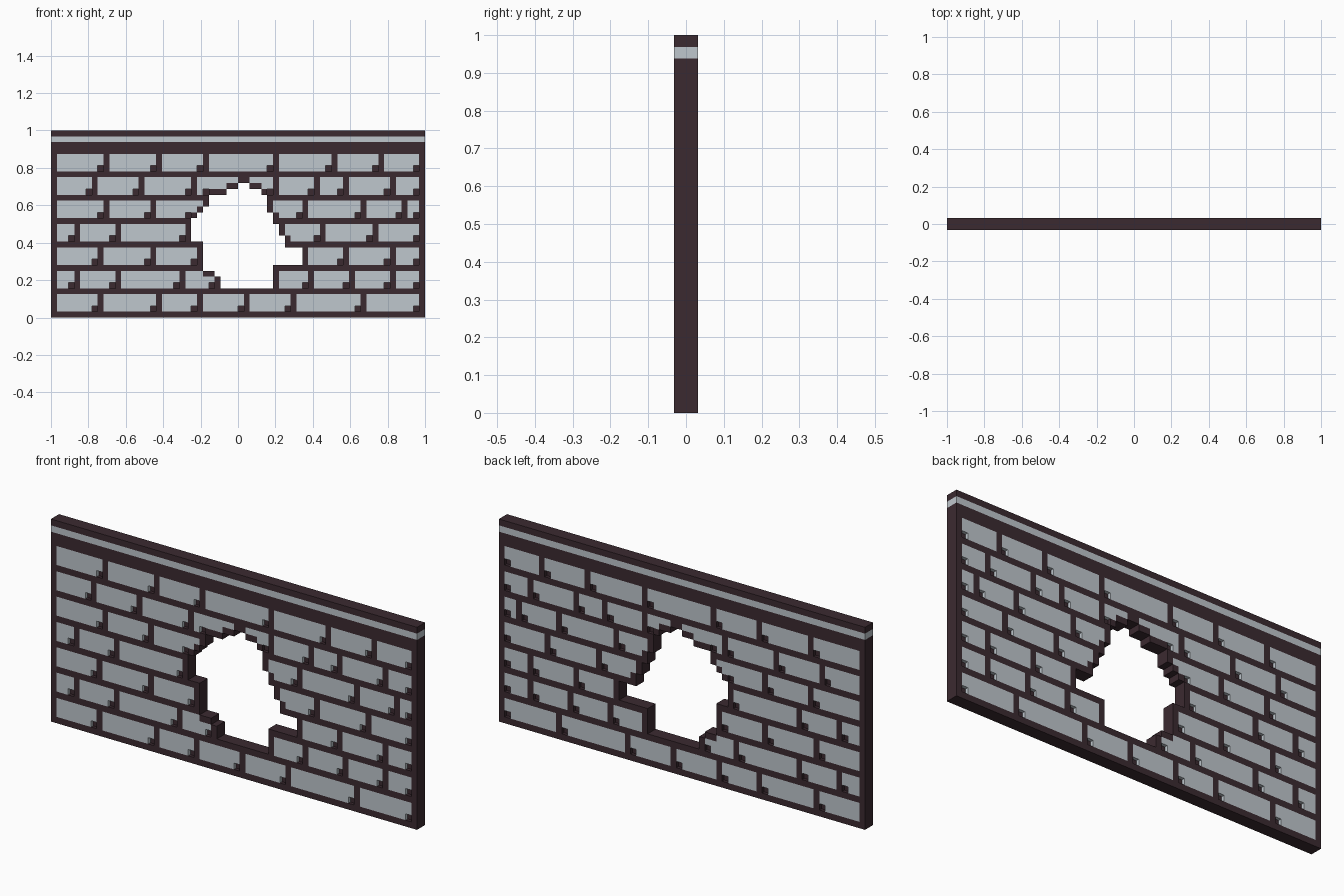
import bpy, bmesh, math

if "Cube" in bpy.data.objects:
    bpy.data.objects.remove(bpy.data.objects["Cube"])

# The wall lies on a 64 x 32 cell grid, two cells thick
NX, NZ, S = 64, 32, 1 / 32
HALF, NOTCH = 1 / 32, 0.015          # half thickness, half thickness at the chipped corners

# Columns of the vertical joints, per brick course from the top
JOINTS = [
    (9, 18, 26, 38, 48, 56),
    (7, 15, 24, 38, 45, 50, 58),
    (9, 17, 43, 53, 60),
    (4, 11, 46, 55),
    (8, 17, 43, 50, 58),
    (4, 11, 22, 38, 44, 51, 58),
    (8, 18, 25, 33, 41, 53),
]
# Broken opening: first and last+1 column for rows 9..26 from the top
HOLE = [(32, 34), (30, 36), (27, 37), (27, 37), (26, 37), (25, 38), (24, 38),
        (24, 39), (24, 39), (24, 40), (26, 40), (26, 43), (26, 43), (26, 43),
        (26, 38), (28, 38), (29, 38), (29, 38)]
STEPS = ((0, 1), (1, 0), (0, -1), (-1, 0))   # below, right, above, left


def in_hole(c, r):
    return 9 <= r < 9 + len(HOLE) and HOLE[r - 9][0] <= c < HOLE[r - 9][1]


def base_kind(c, r):
    if not (0 <= c < NX and 0 <= r < NZ) or in_hole(c, r):
        return "empty"
    if r == 1:
        return "strip"
    if r < 4 or r % 4 == 3 or c in (0, NX - 1) or c in JOINTS[r // 4 - 1]:
        return "mortar"
    if any(in_hole(c + i, r + j) for i, j in STEPS):
        return "mortar"
    return "brick"


def kind(c, r):
    k = base_kind(c, r)
    # chipped lower corner beside each vertical joint
    if k == "brick" and r % 4 == 2 and base_kind(c + 1, r) == "mortar":
        return "notch"
    return k


GRID = {(c, r): kind(c, r) for c in range(-1, NX + 1) for r in range(-1, NZ + 1)}
DEPTH = {"empty": 0, "notch": NOTCH, "brick": HALF, "mortar": HALF, "strip": HALF}


def shell(name, kinds, colour, merge=False):
    """Outer skin of all cells of the given kinds, on both sides of the wall."""
    bm = bmesh.new()

    def quad(pts):
        bm.faces.new([bm.verts.new(p) for p in pts])

    for (c, r), k in GRID.items():
        if k not in kinds:
            continue
        d = DEPTH[k]
        x0, x1 = c * S - 1, (c + 1) * S - 1
        z0, z1 = 1 - (r + 1) * S, 1 - r * S
        ring = [(x0, z0), (x1, z0), (x1, z1), (x0, z1)]
        quad([(x, -d, z) for x, z in ring])
        quad([(x, d, z) for x, z in reversed(ring)])
        for n, (i, j) in enumerate(STEPS):
            e = DEPTH[GRID[c + i, r + j]]
            if e >= d:
                continue
            (px, pz), (qx, qz) = ring[n], ring[(n + 1) % 4]
            for a, b in ([(-d, d)] if e == 0 else [(-d, -e), (e, d)]):
                quad([(qx, a, qz), (px, a, pz), (px, b, pz), (qx, b, qz)])
    bmesh.ops.remove_doubles(bm, verts=bm.verts, dist=1e-5)
    if merge:
        bmesh.ops.dissolve_limit(bm, angle_limit=math.radians(1),
                                 verts=bm.verts, edges=bm.edges)
    mesh = bpy.data.meshes.new(name)
    bm.to_mesh(mesh)
    bm.free()
    mat = bpy.data.materials.new(name + "_colour")
    mat.diffuse_color = (*colour, 1)
    mat.use_nodes = True
    mat.node_tree.nodes["Principled BSDF"].inputs["Base Color"].default_value = mat.diffuse_color
    mesh.materials.append(mat)
    bpy.context.collection.objects.link(bpy.data.objects.new(name, mesh))


DARK, PALE = (0.044, 0.023, 0.03), (0.52, 0.57, 0.61)
shell("mortar", ("mortar", "notch"), DARK)          # joints, border, top rails, hole rim
shell("bricks", ("brick",), PALE, merge=True)       # pale brick faces
shell("top_strip", ("strip",), PALE, merge=True)    # pale band under the top edge
